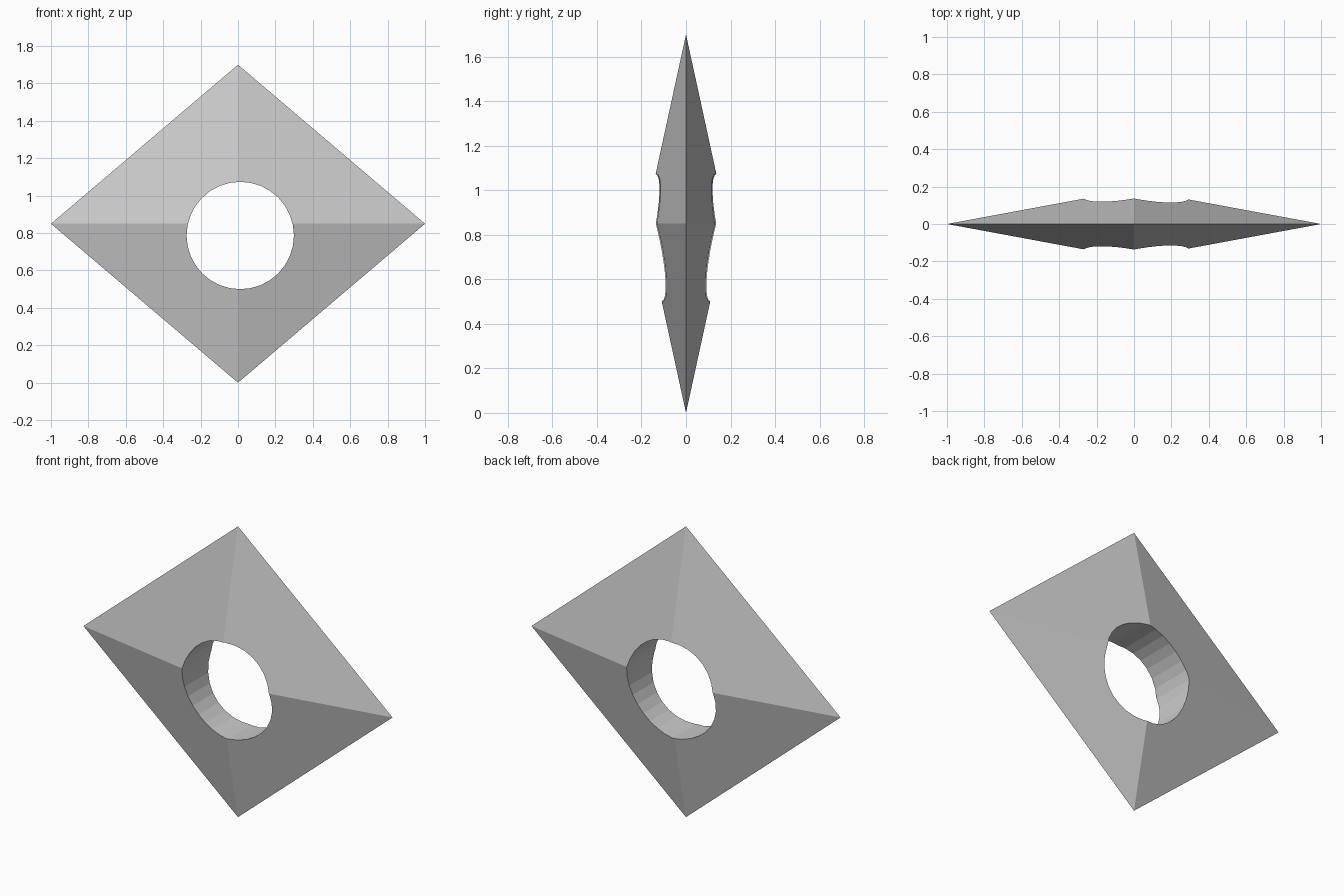
import bpy, bmesh, math

if "Cube" in bpy.data.objects:
    bpy.data.objects.remove(bpy.data.objects["Cube"])

# Flat diamond plate: a four-sided double pyramid
W, H, D = 1.0, 0.85, 0.185
bm = bmesh.new()
rim = [bm.verts.new((x, 0, z)) for x, z in ((W, H), (0, 2 * H), (-W, H), (0, 0))]
for side in (-1, 1):
    apex = bm.verts.new((0, side * D, H))
    for i in range(4):
        bm.faces.new((rim[i], rim[(i + 1) % 4], apex))
bmesh.ops.recalc_face_normals(bm, faces=bm.faces)
mesh = bpy.data.meshes.new("diamond_plate")
bm.to_mesh(mesh)
bm.free()
plate = bpy.data.objects.new("diamond_plate", mesh)
bpy.context.collection.objects.link(plate)

# Round hole straight through, slightly off centre
bpy.ops.mesh.primitive_cylinder_add(vertices=32, radius=0.287, depth=1,
                                    location=(0.012, 0, 0.787),
                                    rotation=(math.pi / 2, 0, 0))
cutter = bpy.context.object
cutter.name = "hole_cutter"

cut = plate.modifiers.new("hole", 'BOOLEAN')
cut.operation = 'DIFFERENCE'
cut.solver = 'EXACT'
cut.object = cutter
bpy.context.view_layer.objects.active = plate
bpy.ops.object.modifier_apply(modifier=cut.name)
bpy.data.objects.remove(cutter)
